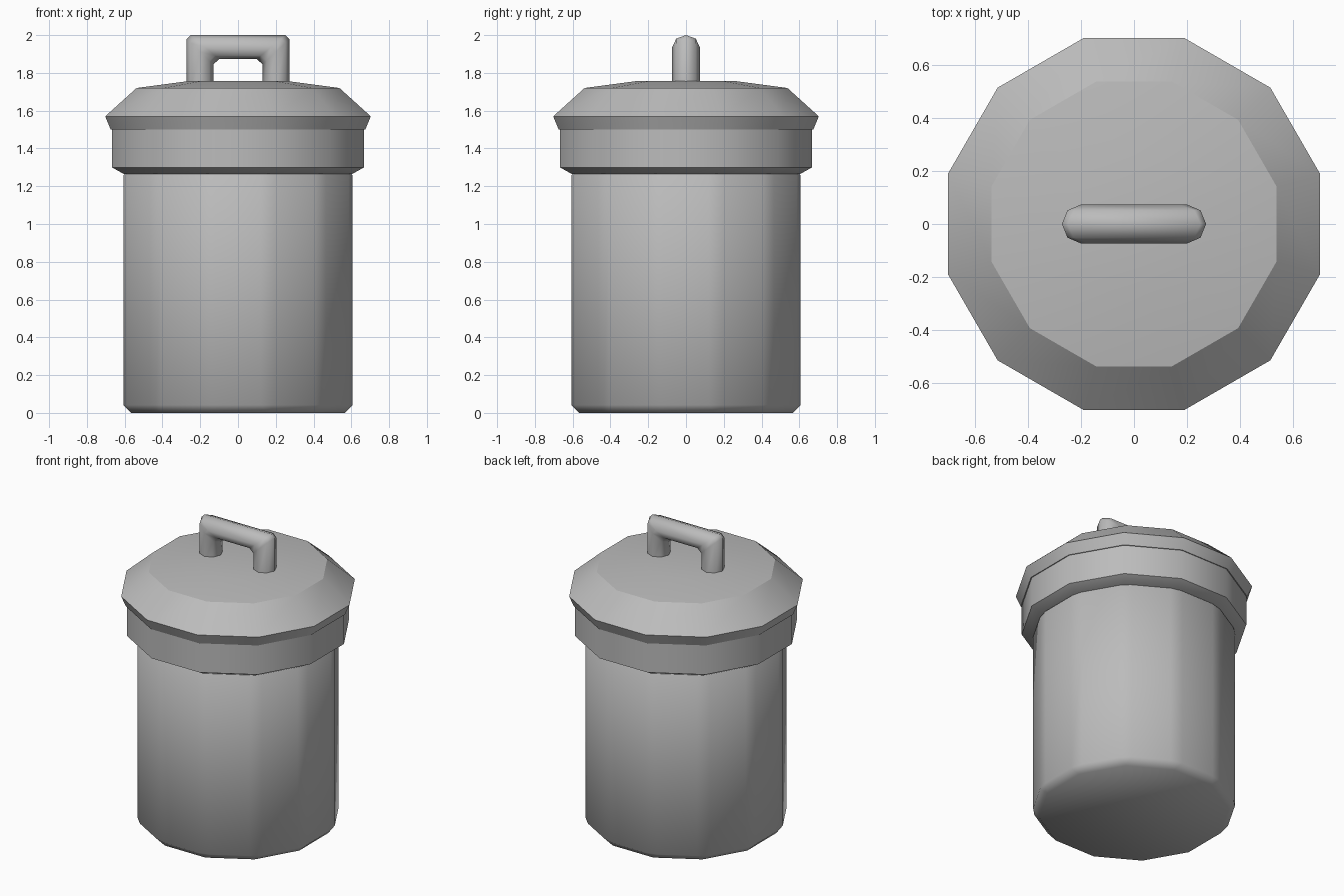
import bpy, bmesh, math
from mathutils import Vector

SIDES = 12
cube = bpy.data.objects.get("Cube")
if cube:
    bpy.data.objects.remove(cube, do_unlink=True)

# One plain grey metal for the whole can
metal = bpy.data.materials.new("grey_metal")
metal.use_nodes = True
grey = (0.5, 0.5, 0.5, 1)
metal.diffuse_color = grey
metal.node_tree.nodes["Principled BSDF"].inputs["Base Color"].default_value = grey


def skin(name, rings):
    """Bridge equal rings of points into a capped solid."""
    bm = bmesh.new()
    loops = [[bm.verts.new(p) for p in ring] for ring in rings]
    n = len(loops[0])
    for a, b in zip(loops, loops[1:]):
        for i in range(n):
            j = (i + 1) % n
            bm.faces.new((a[i], a[j], b[j], b[i]))
    bm.faces.new(loops[0])
    bm.faces.new(loops[-1])
    bmesh.ops.recalc_face_normals(bm, faces=bm.faces)
    mesh = bpy.data.meshes.new(name)
    bm.to_mesh(mesh)
    bm.free()
    mesh.materials.append(metal)
    obj = bpy.data.objects.new(name, mesh)
    bpy.context.collection.objects.link(obj)
    return obj


def turned(name, profile):
    """Twelve-sided solid; profile holds (flat-to-centre distance, height)."""
    rings = []
    for r, z in profile:
        corner = r / math.cos(math.pi / SIDES)
        angles = [(i + 0.5) * math.tau / SIDES for i in range(SIDES)]
        rings.append([(corner * math.cos(a), corner * math.sin(a), z) for a in angles])
    return skin(name, rings)


def smooth(obj, degrees):
    bpy.ops.object.select_all(action='DESELECT')
    obj.select_set(True)
    bpy.context.view_layer.objects.active = obj
    bpy.ops.object.shade_smooth_by_angle(angle=math.radians(degrees))


# Body: bevelled drum
body = turned("can_body", [(0.607, 0), (0.607, 1.3)])
bevel = body.modifiers.new("soft_edges", 'BEVEL')
bevel.width = 0.042
bevel.segments = 1
bevel.limit_method = 'ANGLE'
bevel.angle_limit = math.radians(20)
smooth(body, 180)

# Collar under the lid
collar = turned("collar", [(0.605, 1.265), (0.668, 1.30), (0.668, 1.51)])
smooth(collar, 32)

# Lid: flared rim, steep shoulder, shallow crown
lid = turned("lid", [(0.674, 1.50), (0.703, 1.57), (0.537, 1.72), (0.26, 1.757)])
smooth(lid, 32)

# Handle: octagonal tube, each ring spans an outer and an inner point (x, z)
half = [((0.272, 1.72), (0.13, 1.72)),
        ((0.272, 1.978), (0.13, 1.845)),
        ((0.25, 2.0), (0.10, 1.873))]
path = half + [((-a[0], a[1]), (-b[0], b[1])) for a, b in reversed(half)]
rings = []
for outer, inner in path:
    o, i = (Vector((p[0], 0, p[1])) for p in (outer, inner))
    mid, arm = (o + i) / 2, (o - i) / 2
    angles = [k * math.tau / 8 for k in range(8)]
    rings.append([mid + arm * math.cos(t) + Vector((0, 0.073 * math.sin(t), 0))
                  for t in angles])
handle = skin("lid_handle", rings)
smooth(handle, 60)
